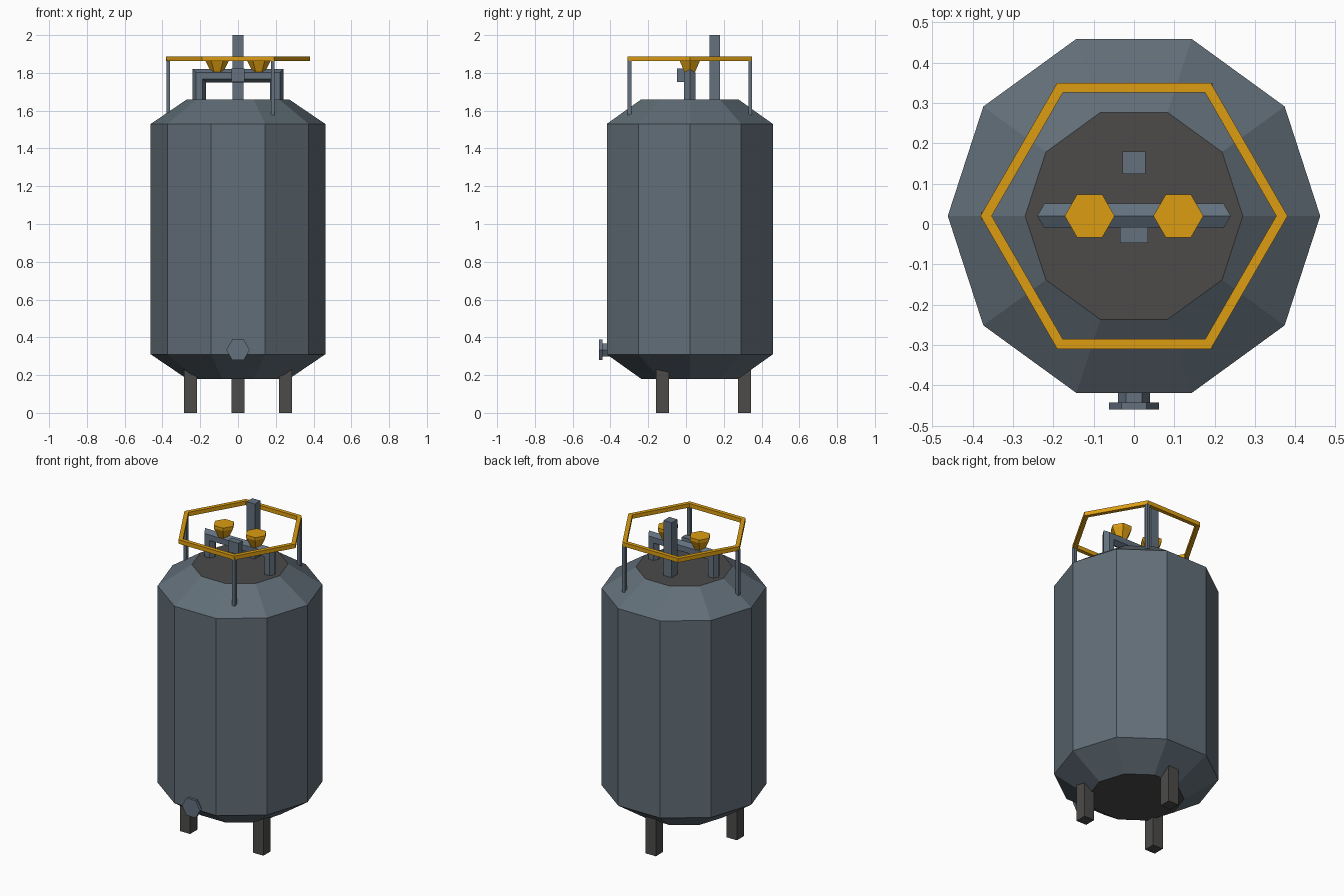
import bpy
import bmesh
from math import cos, sin, pi, radians
from mathutils import Vector

cube = bpy.data.objects.get("Cube")
if cube:
    bpy.data.objects.remove(cube, do_unlink=True)

AXIS_Y = 0.02  # centre line of the tank


def material(name, rgb):
    m = bpy.data.materials.new(name)
    m.use_nodes = True
    m.diffuse_color = (*rgb, 1)
    bsdf = next(n for n in m.node_tree.nodes if n.type == 'BSDF_PRINCIPLED')
    bsdf.inputs["Base Color"].default_value = (*rgb, 1)
    return m


SLATE = material("slate_paint", (0.12, 0.155, 0.185))
STEEL = material("blue_steel", (0.125, 0.165, 0.21))
DARK = material("dark_grey", (0.072, 0.07, 0.068))
YELLOW = material("safety_yellow", (0.72, 0.34, 0.006))


def finish(name, bm, mats, location=(0, 0, 0)):
    bmesh.ops.recalc_face_normals(bm, faces=bm.faces[:])
    mesh = bpy.data.meshes.new(name)
    bm.to_mesh(mesh)
    bm.free()
    for m in mats:
        mesh.materials.append(m)
    ob = bpy.data.objects.new(name, mesh)
    ob.location = location
    bpy.context.collection.objects.link(ob)
    return ob


def skin(bm, loops, closed=False):
    """Join successive vertex loops with quads, capping the ends if open."""
    rings = [[bm.verts.new(p) for p in loop] for loop in loops]
    n = len(rings[0])
    pairs = list(zip(rings, rings[1:]))
    if closed:
        pairs.append((rings[-1], rings[0]))
    else:
        bm.faces.new(rings[0])
        bm.faces.new(rings[-1])
    for a, b in pairs:
        for i in range(n):
            j = (i + 1) % n
            bm.faces.new((a[i], a[j], b[j], b[i]))


def lathe(name, profile, sides, mats, location, closed=False):
    loops = [[(r * cos(2 * pi * i / sides), r * sin(2 * pi * i / sides), z)
              for i in range(sides)] for r, z in profile]
    bm = bmesh.new()
    skin(bm, loops, closed)
    return finish(name, bm, mats, location)


def box(name, low, high, mat):
    low, high = Vector(low), Vector(high)
    bm = bmesh.new()
    bmesh.ops.create_cube(bm, size=1)
    bmesh.ops.scale(bm, vec=high - low, verts=bm.verts)
    return finish(name, bm, [mat], (low + high) / 2)


def post(name, x, y, half, z0, z1, mat):
    return box(name, (x - half, y - half, z0), (x + half, y + half, z1), mat)


# Tank body, with dark flat ends
tank = lathe("tank_body", [(0.27, 0.18), (0.462, 0.31), (0.462, 1.53), (0.27, 1.66)],
             10, [SLATE, DARK], (0, AXIS_Y, 0))
for face in tank.data.polygons:
    if abs(face.normal.z) > 0.99:
        face.material_index = 1

# Three feet
for i, label in enumerate(("back", "front_right", "front_left")):
    a = radians(90 + 120 * i)
    post(label + "_leg", 0.29 * cos(a), AXIS_Y + 0.29 * sin(a), 0.035, 0, 0.25, DARK)

# Guard rail and its posts
lathe("guard_rail", [(0.353, 1.862), (0.381, 1.862), (0.381, 1.887), (0.353, 1.887)],
      6, [YELLOW], (0, AXIS_Y, 0), closed=True)
for i, label in enumerate(("back_left", "right", "front_left")):
    a = radians(60 + 120 * i)
    post(label + "_rail_post", 0.369 * cos(a), AXIS_Y + 0.369 * sin(a),
         0.01, 1.577, 1.87, STEEL)

# Bridge pipe: hexagonal section swept round two mitred corners
section = [(0.035 * cos(i * pi / 3), 0.035 * sin(i * pi / 3)) for i in range(6)]
half_span, pipe_z = 0.205, 1.785
loops = []
for side in (-1, 1):
    foot = [(side * (half_span + u), AXIS_Y + v, 1.65) for u, v in section]
    corner = [(side * (half_span + u), AXIS_Y + v, pipe_z + u) for u, v in section]
    loops += [foot, corner] if side < 0 else [corner, foot]
bm = bmesh.new()
skin(bm, loops)
finish("bridge_pipe", bm, [STEEL])

# Valve cups on the bridge
for side, label in ((-1, "right"), (1, "left")):
    lathe(label + "_valve_cup", [(0.03, 1.8), (0.062, 1.864), (0.062, 1.882)],
          6, [YELLOW], (side * 0.11, AXIS_Y, 0))

# Gauge box and vent pipe
box("gauge_box", (-0.035, -0.047, 1.753), (0.035, -0.008, 1.824), STEEL)
post("vent_pipe", 0, 0.152, 0.028, 1.65, 2.0, STEEL)

# Drain valve at the front: stem and hexagonal wheel
drain = lathe("drain_valve", [(0.04, 0.38), (0.04, 0.443), (0.062, 0.443), (0.062, 0.46)],
              6, [STEEL], (0, 0, 0.334))
drain.rotation_euler.x = pi / 2
